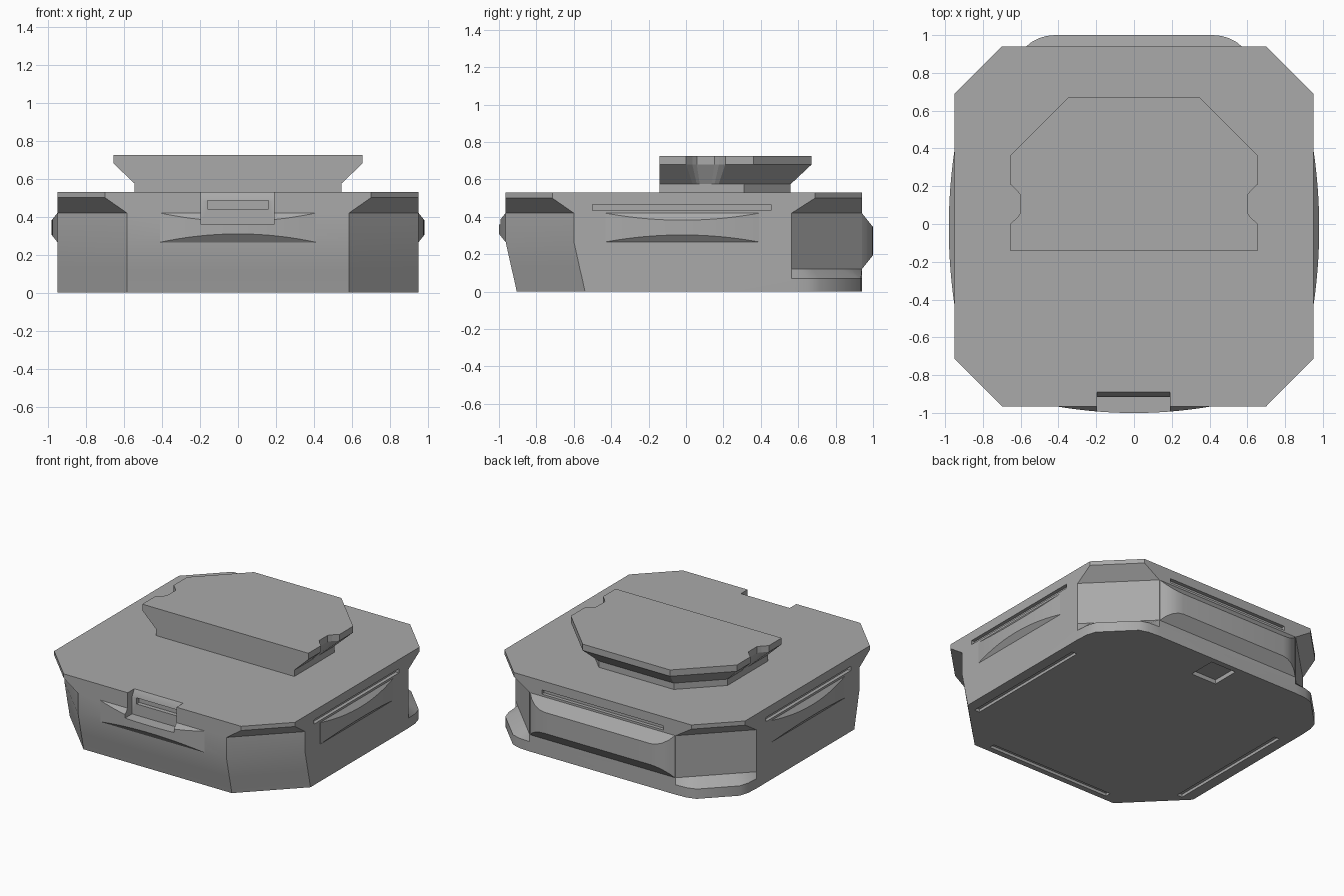
import bpy, bmesh, math
from mathutils import Matrix, Vector

if "Cube" in bpy.data.objects:
    bpy.data.objects.remove(bpy.data.objects["Cube"], do_unlink=True)

GREY = (0.4, 0.4, 0.4, 1)
grey = bpy.data.materials.new("plain grey")
grey.use_nodes = True
grey.diffuse_color = GREY
grey.node_tree.nodes["Principled BSDF"].inputs["Base Color"].default_value = GREY


def make(name, bm):
    bmesh.ops.recalc_face_normals(bm, faces=bm.faces)
    mesh = bpy.data.meshes.new(name)
    bm.to_mesh(mesh)
    bm.free()
    mesh.materials.append(grey)
    obj = bpy.data.objects.new(name, mesh)
    bpy.context.collection.objects.link(obj)
    return obj


def loft(name, loops):
    """Skin equal-length closed loops and cap both ends."""
    bm = bmesh.new()
    rings = [[bm.verts.new(p) for p in loop] for loop in loops]
    n = len(rings[0])
    for a, b in zip(rings, rings[1:]):
        for i in range(n):
            j = (i + 1) % n
            bm.faces.new((a[i], a[j], b[j], b[i]))
    bm.faces.new(rings[0])
    bm.faces.new(rings[-1])
    return make(name, bm)


def mirrored(half, z):
    """Complete a right-hand outline across x = 0."""
    return [(x, y, z) for x, y in half] + [(-x, y, z) for x, y in reversed(half)]


def smooth(obj):
    obj.data.shade_smooth()
    obj.data.set_sharp_from_angle(angle=math.radians(30))


# Main housing: octagon sections with recessed corners and rounded rear feet
HALF_W, BACK = 0.95, 0.94
FOOT = [(0, .375), (.005, .29), (.025, .225)]


def section(z, front, cut, rear):
    half = [(HALF_W - cut, front), (HALF_W, front + cut)]
    half += [(HALF_W - a, BACK - b) for a, b in rear]
    half += [(HALF_W - b, BACK - a) for a, b in reversed(rear)]
    return mirrored(half, z)


def straight(c):
    return [(c * t, c * (1 - t)) for t in (0, .15, .3)]


housing = loft("housing", [
    section(0, -.905, .365, FOOT),
    section(.07, -.92, .365, FOOT),
    section(.12, -.932, .365, straight(.375)),
    section(.27, -.965, .365, straight(.375)),
    section(.42, -.965, .365, straight(.375)),
    section(.5, -.965, .25, straight(.25)),
    section(.53, -.965, .25, straight(.25)),
])


# Bulges on the four walls: chamfered above and below, tapered at the ends
def bulge(name, profile, z0, z1, wall, angle, shift=0):
    turn = Matrix.Rotation(angle, 3, "Z")
    loops = []
    for u, d in profile:
        s = d * 1.25
        ring = [(-.03, z0), (0, z0), (d, z0 + s), (d, z1 - s), (0, z1), (-.03, z1)]
        loops.append([turn @ Vector((u, -wall - o, z)) + Vector((0, shift, 0))
                      for o, z in ring])
    return loft(name, loops)


def lens(depth):
    steps = [i / 10 for i in range(-10, 11)]
    return [(.41 * t, depth * (1 - t * t) + .0005) for t in steps]


front_bulge = bulge("front_bulge", lens(.035), .265, .42, .965, 0)
left_bulge = bulge("left_bulge", lens(.03), .265, .42, HALF_W, math.pi / 2, -.02)
right_bulge = bulge("right_bulge", lens(.03), .265, .42, HALF_W, -math.pi / 2, -.02)
ends = [(.57, .0005), (.54, .025), (.5, .045), (.46, .056), (.42, .06)]
rear_bumper = bulge("rear_bumper", [(-u, d) for u, d in ends] + ends[::-1],
                    .12, .42, BACK, math.pi)


# Top plate: flared sides and rear, upright front, a thumb notch on each side
def plate_section(z, half_w, back, notch_x, notch_y):
    mid, wide, slim = .105, notch_y, notch_y * .45
    half = [(half_w, -.143), (half_w, mid - wide),
            (half_w * .35 + notch_x * .65, mid - wide * .68), (notch_x, mid - slim),
            (notch_x, mid + slim), (half_w * .35 + notch_x * .65, mid + wide * .68),
            (half_w, mid + wide), (half_w, back - .31 + (.655 - half_w) * .55),
            (.345 - (.655 - half_w) * .45, back)]
    return mirrored(half, z)


loft("top_plate", [
    plate_section(.52, .545, .56, .545, .07),
    plate_section(.575, .545, .56, .545, .07),
    plate_section(.68, .655, .672, .6, .105),
    plate_section(.725, .655, .672, .6, .105),
])


# Cutters: latch opening, wall slots, underside grooves and pocket
def box(bm, x0, x1, y0, y1, z0, z1):
    m = Matrix.Translation(((x0 + x1) / 2, (y0 + y1) / 2, (z0 + z1) / 2))
    bmesh.ops.create_cube(bm, size=1, matrix=m @ Matrix.Diagonal((x1 - x0, y1 - y0, z1 - z0, 1)))


def cut(target, cutter):
    mod = target.modifiers.new("cut", "BOOLEAN")
    mod.operation = "DIFFERENCE"
    mod.solver = "EXACT"
    mod.object = cutter
    bpy.context.view_layer.objects.active = target
    bpy.ops.object.modifier_apply(modifier=mod.name)


latch_profile = [(-1.1, .36), (-.915, .36), (-.915, .485), (-.89, .53), (-.89, .6), (-1.1, .6)]
latch = loft("latch_cutter", [[(x, y, z) for y, z in latch_profile] for x in (-.195, .19)])

bm = bmesh.new()
for s in (-1, 1):
    side = sorted((s * .925, s * 1.1))
    groove = sorted((s * .835, s * .875))
    box(bm, *side, -.5, .455, .435, .465)
    box(bm, *groove, -.56, .42, -.1, .02)
box(bm, -.48, .48, .915, 1.1, .435, .465)
box(bm, -.49, .49, -.865, -.825, -.1, .02)
box(bm, -.1, .1, .7, .9, -.1, .03)
box(bm, -.16, .16, -.93, -.885, .44, .484)
slots = make("slot_cutter", bm)

cut(housing, latch)
cut(front_bulge, latch)
cut(housing, slots)
for helper in (latch, slots):
    bpy.data.objects.remove(helper, do_unlink=True)

for part in (housing, front_bulge, left_bulge, right_bulge, rear_bumper):
    smooth(part)
